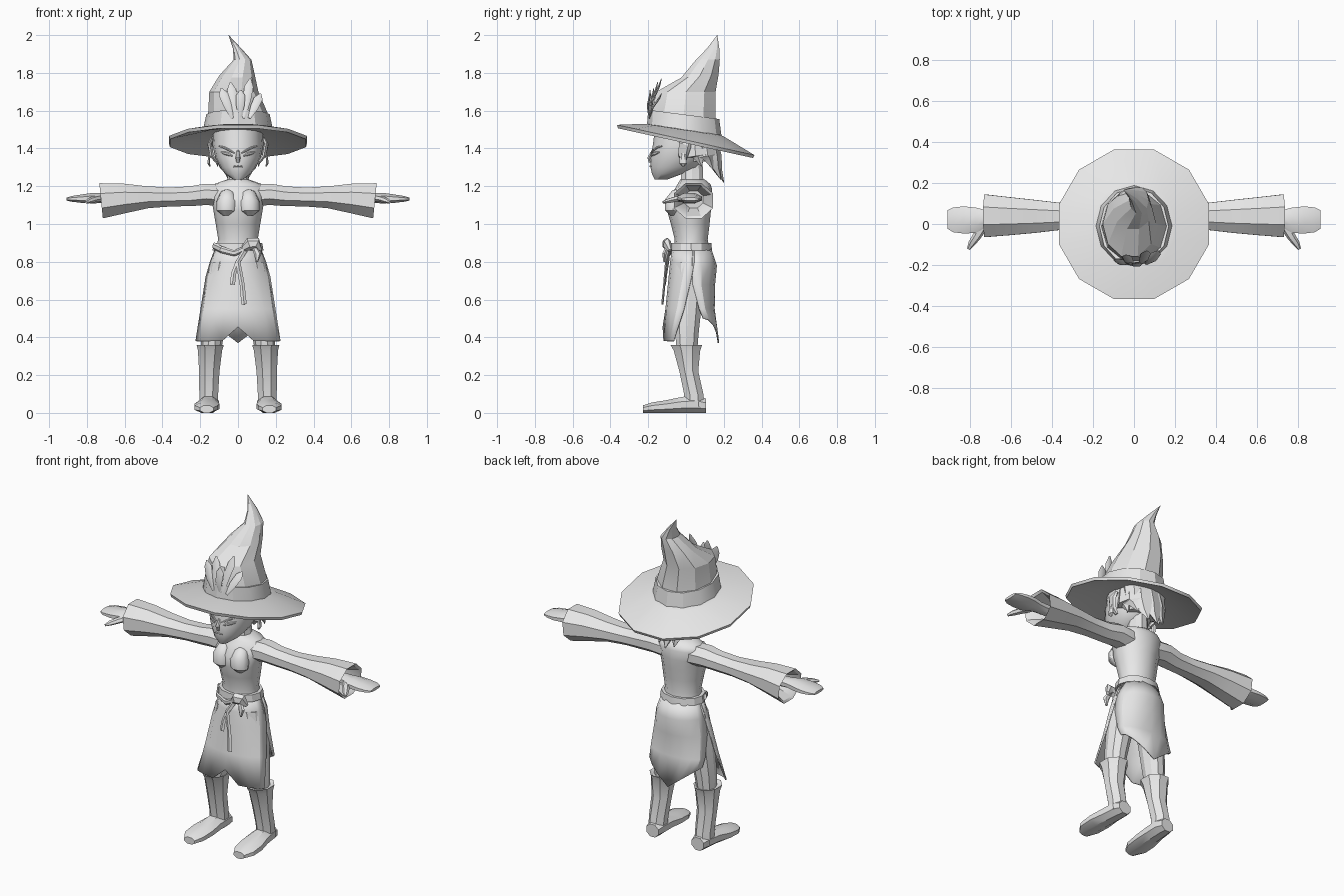
import bpy, bmesh, math
from mathutils import Vector as V

grey = bpy.data.materials.new("plain grey")
grey.diffuse_color = (0.8, 0.8, 0.8, 1)


def finish(name, bm, mirror=False, thick=0, angle=30):
    bmesh.ops.recalc_face_normals(bm, faces=bm.faces)
    me = bpy.data.meshes.new(name)
    bm.to_mesh(me)
    bm.free()
    me.materials.append(grey)
    me.shade_smooth()
    me.set_sharp_from_angle(angle=math.radians(angle))
    ob = bpy.data.objects.new(name, me)
    bpy.context.collection.objects.link(ob)
    if thick:
        m = ob.modifiers.new("thickness", "SOLIDIFY")
        m.thickness, m.offset = thick, 0
    if mirror:
        ob.modifiers.new("mirror", "MIRROR").use_mirror_merge = False
    return ob


def loft(name, rings, n=10, boxy=False, caps=True, **kw):
    """Skin over rings given as (centre, half-axis u, half-axis v)."""
    bm = bmesh.new()
    off = math.pi / n if boxy else 0
    k = 1 / math.cos(off)
    loops = []
    for c, u, v in rings:
        loops.append([bm.verts.new(V(c) + V(u) * k * math.cos(off + i * math.tau / n)
                                   + V(v) * k * math.sin(off + i * math.tau / n)) for i in range(n)])
    for a, b in zip(loops, loops[1:]):
        for i in range(n):
            j = (i + 1) % n
            bm.faces.new((a[i], a[j], b[j], b[i]))
    if caps:
        bm.faces.new(loops[0])
        bm.faces.new(loops[-1])
    return finish(name, bm, **kw)


def stack(name, rows, **kw):
    """Horizontal rings: z, x centre, half width, front y, back y, tilt."""
    rings = []
    for z, cx, rx, y0, y1, *tilt in rows:
        ry = (y1 - y0) / 2
        rings.append(((cx, (y0 + y1) / 2, z), (rx, 0, 0), (0, ry, ry * (tilt[0] if tilt else 0))))
    return loft(name, rings, **kw)


def blade(name, pts, widths, depths, side=(1, 0, 0), n=6, **kw):
    """Tapered strand along a path, wide along the side axis."""
    rings = []
    for i, p in enumerate(pts):
        d = (V(pts[min(i + 1, len(pts) - 1)]) - V(pts[max(i - 1, 0)])).normalized()
        u = V(side) - d * d.dot(V(side))
        u.normalize()
        rings.append((p, u * widths[i], d.cross(u) * depths[i]))
    return loft(name, rings, n=n, **kw)


# Hat: tilted brim, band and bent crown
stack("hat_brim", [(1.50, 0, .17, -.19, .18, -.15), (1.497, 0, .20, -.22, .20, -.16),
                   (1.445, 0, .365, -.365, .362, -.22), (1.428, 0, .36, -.36, .355, -.22),
                   (1.475, 0, .19, -.20, .19, -.16)], n=12, boxy=True)
stack("hat_band", [(1.485, 0, .188, -.207, .19, -.17), (1.58, 0, .168, -.20, .176, -.13),
                   (1.578, 0, .150, -.18, .160, -.13)], n=12)
stack("hat_crown", [(1.50, 0, .17, -.19, .175, -.15), (1.585, 0, .158, -.188, .165, -.1),
                    (1.70, -.022, .130, -.165, .165), (1.785, -.005, .095, -.03, .178, .1),
                    (1.87, .024, .047, .05, .182), (1.93, -.005, .022, .11, .178),
                    (2.0, -.05, .001, .164, .166)], n=10, angle=20)

# Feathers tucked into the band
for bx, tx, tz, ty in ((-.03, -.09, 1.72, -.17), (-.01, -.04, 1.75, -.15), (.01, .015, 1.71, -.19),
                       (.03, .065, 1.77, -.13), (.06, .12, 1.69, -.13)):
    b, t = V((bx, -.195, 1.56)), V((tx, ty, tz))
    blade("hat_feather", [b, b.lerp(t, .45) + V((0, -.01, 0)), b.lerp(t, .8), t],
          [.008, .022, .024, .004], [.004, .006, .006, .002])

# Head and neck
HEAD = [(1.235, 0, .025, -.165, -.10), (1.265, 0, .068, -.18, -.02), (1.30, 0, .095, -.188, .07),
        (1.35, 0, .12, -.188, .10), (1.42, 0, .135, -.175, .13), (1.50, 0, .13, -.165, .14)]
stack("head", HEAD, n=16, angle=45)
stack("neck", [(1.18, 0, .075, -.035, .115), (1.225, 0, .058, -.03, .095), (1.34, 0, .05, -.025, .09)], n=10)


def face_y(x, z):
    for a, b in zip(HEAD, HEAD[1:]):
        if a[0] <= z <= b[0]:
            _, _, rx, y0, y1 = [p + (q - p) * (z - a[0]) / (b[0] - a[0]) for p, q in zip(a, b)]
            return (y0 + y1) / 2 - (y1 - y0) / 2 * math.sqrt(max(0, 1 - (x / rx) ** 2))


def face_strip(name, pts, w):
    blade(name, [(x, face_y(x, z) - .002, z) for x, z in pts], [.003, w, w, .003],
          [.004] * 4, side=(0, 0, 1), n=6, mirror=True)


# Face details: brows, eyes, nose, mouth, ears and earrings
face_strip("brow", [(.018, 1.375), (.045, 1.39), (.075, 1.405), (.10, 1.412)], .006)
face_strip("eye", [(.03, 1.36), (.05, 1.37), (.07, 1.375), (.09, 1.38)], .009)
face_strip("mouth", [(0, 1.305), (.008, 1.307), (.016, 1.306), (.024, 1.303)], .004)
blade("nose", [(0, -.178, 1.39), (0, -.196, 1.35), (0, -.19, 1.325)], [.006, .013, .008], [.004, .01, .008])
blade("ear", [(.115, -.01, 1.33), (.138, -.015, 1.36), (.15, -.005, 1.42), (.14, .02, 1.45)],
      [.012, .026, .034, .012], [.008, .012, .012, .008], side=(0, 1, 0), mirror=True)
blade("earring", [(.145, -.015, 1.385), (.153, -.015, 1.35), (.155, -.015, 1.32), (.148, -.015, 1.305)],
      [.008, .018, .02, .006], [.004, .007, .008, .004], side=(0, 1, 0), mirror=True)

# Hair: back cap with hanging pointed locks
stack("hair_cap", [(1.33, 0, .095, .0, .13), (1.40, 0, .132, .01, .165), (1.49, 0, .14, .0, .165)], n=10)
for i in range(7):
    a = math.radians((i - 3) * 27)
    s, c = math.sin(a), math.cos(a)
    tip = 1.20 + .035 * abs(i - 3) + .02 * (i % 2)
    blade("hair_lock", [(.11 * s, .04 + .10 * c, 1.46), (.12 * s, .045 + .115 * c, 1.36),
                        (.115 * s, .05 + .125 * c, tip + .06), (.11 * s, .06 + .14 * c, tip)],
          [.05, .055, .036, .002], [.025, .03, .018, .002], side=(c, -s, 0), n=5)

# Torso and bust
stack("torso", [(.80, 0, .14, -.075, .14), (.86, 0, .118, -.065, .125), (.92, 0, .105, -.06, .115),
                (1.0, 0, .118, -.08, .125), (1.07, 0, .13, -.10, .132), (1.13, 0, .14, -.10, .14),
                (1.185, 0, .15, -.06, .138), (1.21, 0, .13, -.045, .13), (1.235, 0, .06, -.03, .10)],
      n=12, angle=35)
blade("bust", [(.06, -.068, 1.045), (.06, -.07, 1.07), (.058, -.066, 1.115), (.055, -.045, 1.16), (.05, -.03, 1.18)],
      [.02, .053, .056, .04, .015], [.015, .042, .05, .035, .01], n=10, mirror=True, angle=40)

# Sleeves, open at the cuff
SLEEVE = [(.08, .04, 1.15, .07, .06), (.17, .04, 1.157, .075, .056), (.25, .038, 1.147, .064, .052),
          (.36, .037, 1.143, .066, .050), (.48, .037, 1.142, .08, .058), (.60, .038, 1.136, .092, .078),
          (.725, .04, 1.123, .104, .093), (.715, .04, 1.123, .092, .080), (.62, .04, 1.13, .05, .045)]
loft("sleeve", [((x, y, z), (0, ry, 0), (.1 * rz, 0, rz)) for x, y, z, ry, rz in SLEEVE],
     n=8, boxy=True, mirror=True)

# Hands with thumb and finger group
HAND = [(.61, .03, 1.135, .035, .028), (.72, .025, 1.137, .042, .026), (.77, .018, 1.137, .062, .028),
        (.83, .02, 1.134, .066, .022), (.88, .02, 1.133, .06, .015), (.907, .022, 1.132, .045, .008)]
loft("hand", [((x, y, z), (0, ry, 0), (0, 0, rz)) for x, y, z, ry, rz in HAND], n=8, boxy=True, mirror=True)
blade("thumb", [(.735, -.01, 1.135), (.765, -.06, 1.13), (.79, -.095, 1.122), (.805, -.122, 1.115)],
      [.025, .021, .017, .008], [.018, .016, .013, .006], mirror=True)


def panel(name, rows, bottom, n=8):
    """Half-wrapped cloth: z, half width, side y, centre y; bottom(t) lifts the hem."""
    bm = bmesh.new()
    grid = []
    for r, (z, rx, ys, yc) in enumerate(rows):
        ts = [-math.pi / 2 + math.pi * i / n for i in range(n + 1)]
        grid.append([bm.verts.new((rx * math.sin(t), ys + (yc - ys) * math.cos(t),
                                   z + (bottom(t) if r == len(rows) - 1 else 0))) for t in ts])
    for a, b in zip(grid, grid[1:]):
        for i in range(n):
            bm.faces.new((a[i], a[i + 1], b[i + 1], b[i]))
    finish(name, bm, thick=.008, angle=25)


# Skirt: front panel with a notch, pointed back panel, slits at the sides
panel("skirt_front", [(.87, .118, .045, -.07), (.80, .145, .045, -.08), (.72, .168, .03, -.088),
                      (.55, .195, -.01, -.105), (.38, .222, -.065, -.12)],
      lambda t: .075 if abs(t) < .1 else 0)
panel("skirt_back", [(.87, .118, .035, .13), (.78, .15, .03, .16), (.68, .165, .035, .15),
                     (.55, .175, .07, .148), (.37, .17, .09, .172)],
      lambda t: .13 * abs(math.sin(t)))

# Belt, knot and hanging ends
stack("belt", [(.86, 0, .135, -.082, .138), (.90, 0, .128, -.08, .134), (.90, 0, .10, -.05, .11)], n=12)
blade("belt_knot", [(.03, -.09, .87), (.06, -.105, .895), (.095, -.10, .895), (.118, -.085, .86)],
      [.018, .034, .034, .012], [.012, .022, .022, .01], side=(0, 0, 1))
blade("belt_loop", [(.085, -.10, .88), (.105, -.115, .84), (.10, -.115, .80)],
      [.012, .02, .006], [.01, .012, .006])
for end in ([(.05, -.09, .875), (.0, -.095, .80), (-.022, -.105, .74), (-.03, -.112, .68)],
            [(.04, -.09, .87), (.0, -.105, .80), (.022, -.115, .68), (.032, -.125, .575)]):
    blade("belt_end", end, [.01, .013, .013, .014], [.006] * 4, n=4)
blade("belt_sash", [(-.128, 0, .885), (-.09, -.07, .865), (-.02, -.088, .845), (.05, -.09, .875)],
      [.018, .018, .016, .014], [.008] * 4, side=(0, 0, 1))

# Legs, boots and feet
stack("leg", [(.30, .145, .05, -.05, .06), (.42, .135, .062, -.06, .07), (.60, .11, .075, -.065, .09),
              (.80, .075, .07, -.06, .11)], n=10, mirror=True)
stack("boot_shaft", [(.03, .155, .05, -.01, .10), (.10, .155, .05, -.01, .092), (.22, .152, .054, -.035, .065),
                     (.33, .148, .064, -.065, .075), (.36, .147, .072, -.082, .085),
                     (.35, .147, .056, -.06, .068)], n=8, boxy=True, mirror=True)
FOOT = [(.105, .152, .04, .075), (.06, .153, .052, .09), (-.02, .158, .056, .085), (-.10, .165, .066, .068),
        (-.18, .168, .062, .055), (-.228, .166, .035, .04)]
loft("boot_foot", [((x, y, h / 2), (w, 0, 0), (0, 0, h / 2)) for y, x, w, h in FOOT],
     n=8, boxy=True, mirror=True)
